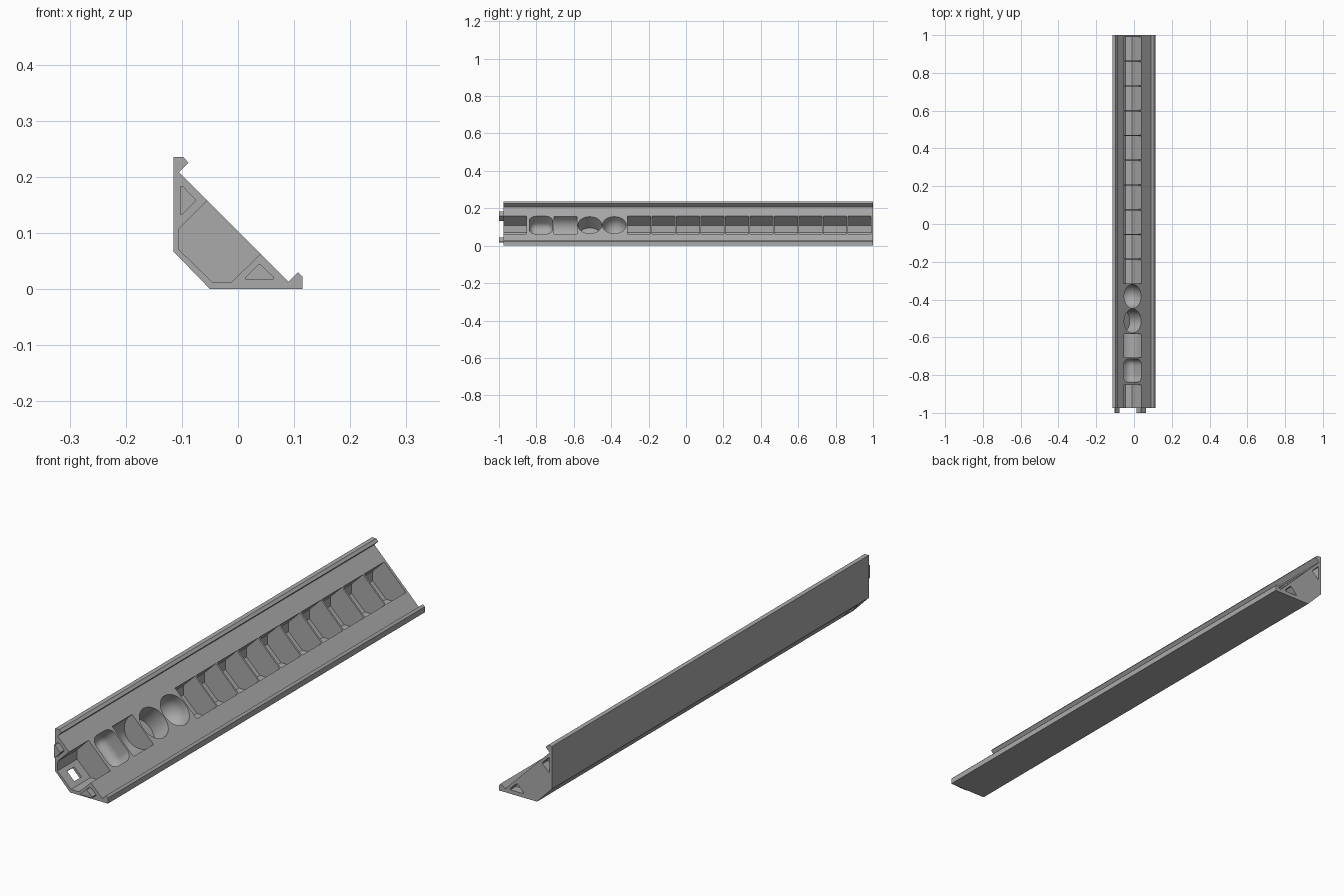
import bpy, bmesh, math
from mathutils import Matrix, Vector

if "Cube" in bpy.data.objects:
    bpy.data.objects.remove(bpy.data.objects["Cube"])

FRONT, BACK = -0.975, 1.0
PITCH, HALF = 0.131, 0.062          # pocket spacing and half width
LAST = 0.927                        # centre of the rearmost pocket
S = math.sqrt(0.5)

grey = bpy.data.materials.new("plain_grey")
grey.diffuse_color = (0.40, 0.40, 0.40, 1)
grey.use_nodes = True
grey.node_tree.nodes["Principled BSDF"].inputs["Base Color"].default_value = grey.diffuse_color


def finish(bm, name):
    bmesh.ops.recalc_face_normals(bm, faces=bm.faces)
    me = bpy.data.meshes.new(name)
    bm.to_mesh(me)
    bm.free()
    me.materials.append(grey)
    ob = bpy.data.objects.new(name, me)
    bpy.context.collection.objects.link(ob)
    return ob


def prism(bm, pts, y0, y1):
    """Extrude an x-z outline along y."""
    a = [bm.verts.new((x, y0, z)) for x, z in pts]
    b = [bm.verts.new((x, y1, z)) for x, z in pts]
    bm.faces.new(a)
    bm.faces.new(b[::-1])
    for i in range(len(pts)):
        j = (i + 1) % len(pts)
        bm.faces.new((a[i], b[i], b[j], a[j]))


def slope_frame(y):
    """Local x runs down the sloped face, y along the bar, z out of it."""
    m = Matrix(((S, 0, S), (0, 1, 0), (-S, 0, S))).to_4x4()
    m.translation = Vector((-0.0075, y, 0.11))
    return m


def round_pocket(bm, y, profile, seg=40):
    """Revolved pocket from (radius, height) pairs, bottom to top."""
    m = slope_frame(y)
    rings = [[bm.verts.new(m @ Vector((r * math.cos(2 * math.pi * i / seg),
                                       r * math.sin(2 * math.pi * i / seg), h)))
              for i in range(seg)] for r, h in profile]
    bm.faces.new(rings[0])
    bm.faces.new(rings[-1])
    for a, b in zip(rings, rings[1:]):
        for i in range(seg):
            j = (i + 1) % seg
            bm.faces.new((a[i], a[j], b[j], b[i]))


def cut(target, cutter):
    mod = target.modifiers.new("cut", 'BOOLEAN')
    mod.operation, mod.solver, mod.object = 'DIFFERENCE', 'EXACT', cutter
    bpy.context.view_layer.objects.active = target
    bpy.ops.object.modifier_apply(modifier=mod.name)
    bpy.data.objects.remove(cutter, do_unlink=True)


# Corner bar with a lip on each edge
bm = bmesh.new()
prism(bm, [(-0.05, 0), (-0.115, 0.067), (-0.115, 0.235), (-0.097, 0.235),
           (-0.088, 0.225), (-0.105, 0.208), (0.09, 0.013), (0.107, 0.03),
           (0.115, 0.022), (0.115, 0)], FRONT, BACK)
bar = finish(bm, "corner_bar")

# Pockets
bm = bmesh.new()
hexagon = [(-0.055, 0.1575), (-0.105, 0.1075), (-0.105, 0.07), (-0.046, 0.013),
           (-0.011, 0.013), (0.04, 0.0625), (0.09, 0.1125), (-0.005, 0.2075)]
ys = [LAST - PITCH * i for i in range(15)]
for y in ys[:10]:
    prism(bm, hexagon, y - HALF, y + HALF)
prism(bm, hexagon, FRONT - 0.05, ys[14] + HALF - 0.008)   # open front bay

# Dome-bottomed and flat-bottomed round pockets
R = 0.0635
dome = [(R * math.sin(math.radians(a)), -0.022 - R * math.cos(math.radians(a)))
        for a in range(6, 91, 7)]
round_pocket(bm, ys[10], dome + [(R, 0.05)])
round_pocket(bm, ys[11], [(R, -0.085), (R, 0.05)])

# Trough with a half-round bottom
arc = [(0.066 * math.cos(math.radians(a)), -0.02 - 0.066 * math.sin(math.radians(a)))
       for a in range(0, 181, 9)]
trough = [(0.066, 0.05)] + arc + [(-0.066, 0.05)]
prism(bm, [(-0.0075 + S * (u + h), 0.11 + S * (h - u)) for u, h in trough],
      ys[12] - HALF, ys[12] + HALF)

# Pocket with rounded corners
box = bmesh.new()
bmesh.ops.create_cube(box, size=1, matrix=Matrix.Diagonal((0.134, 0.124, 0.20, 1)))
bmesh.ops.translate(box, verts=box.verts, vec=(0, 0, 0.015))
bmesh.ops.bevel(box, geom=box.edges[:], offset=0.035, segments=6, profile=0.5,
                affect='EDGES')
bmesh.ops.transform(box, verts=box.verts, matrix=slope_frame(ys[13]))
tmp = bpy.data.meshes.new("tmp")
box.to_mesh(tmp)
box.free()
bm.from_mesh(tmp)
bpy.data.meshes.remove(tmp)

# Triangular sockets in the rear end
tri = [(-0.103, 0.183), (-0.098, 0.183), (-0.076, 0.160), (-0.076, 0.156),
       (-0.099, 0.133), (-0.103, 0.133)]
mirrored = [(z - 0.12, x + 0.12) for x, z in tri]


def grow(pts, k):
    cx = sum(p[0] for p in pts) / len(pts)
    cz = sum(p[1] for p in pts) / len(pts)
    return [(cx + k * (x - cx), cz + k * (z - cz)) for x, z in pts]


for t in (tri, mirrored):
    prism(bm, grow(t, 1.12), BACK - 0.035, BACK + 0.02)
cut(bar, finish(bm, "pocket_cutter"))

# Cable slot through the floor of the front bay
bm = bmesh.new()
m = slope_frame(-0.912) @ Matrix.Translation((0, 0, -0.105))
bmesh.ops.create_cube(bm, size=1, matrix=m @ Matrix.Diagonal((0.045, 0.045, 0.08, 1)))
cut(bar, finish(bm, "slot_cutter"))

# Joining pegs on the front end
pegs = []
for name, t in (("upper_peg", tri), ("lower_peg", mirrored)):
    bm = bmesh.new()
    prism(bm, t, -1.0, FRONT + 0.005)
    pegs.append(finish(bm, name))

bpy.ops.object.select_all(action='DESELECT')
bar.select_set(True)
bpy.context.view_layer.objects.active = bar
bpy.ops.object.shade_smooth_by_angle(angle=math.radians(25))
